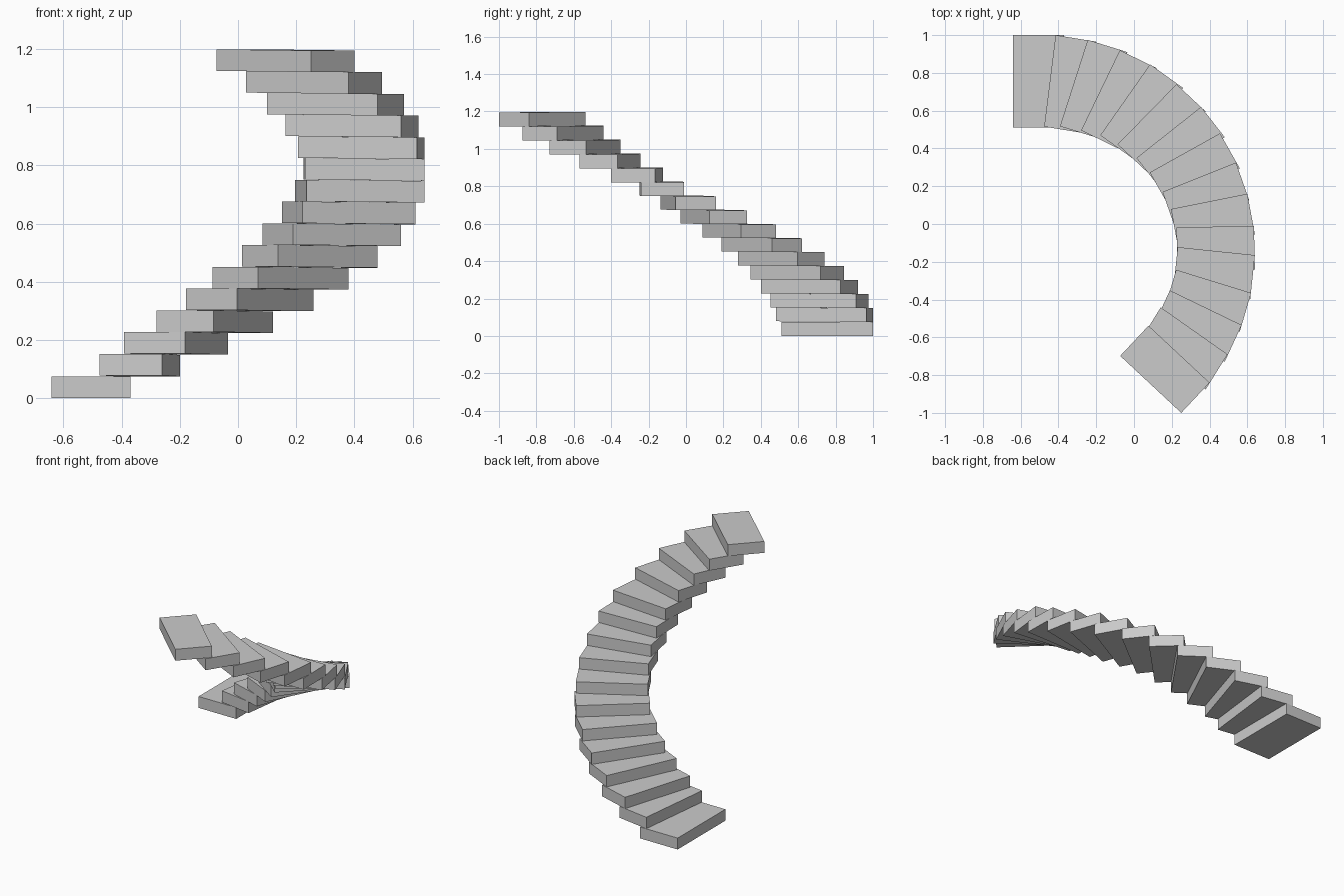
import bpy, bmesh
from math import sin, cos, radians

if "Cube" in bpy.data.objects:
    bpy.data.objects.remove(bpy.data.objects["Cube"])

PITCH, THICK = 0.0747, 0.074      # rise per step, slab thickness
WX, WY = 0.41, 0.49               # tread width across x and y (slightly squashed spiral)
ROLL = 0.004                      # outer edge sits slightly lower

# outer edge of every tread: near x, near y, far x, far y, turning angle
STEPS = [
    (-.64, 1.0, -.37, 1.0, 0), (-.415, 1.0, -.20, .965, 8.5),
    (-.245, .975, -.035, .91, 21), (-.075, .92, .12, .825, 30),
    (.085, .845, .26, .72, 40), (.225, .74, .38, .595, 49.5),
    (.355, .62, .48, .46, 56.5), (.455, .48, .56, .295, 65),
    (.54, .325, .61, .125, 71.5), (.60, .16, .64, -.055, 80.5),
    (.635, -.01, .64, -.24, 89), (.64, -.165, .615, -.40, 95),
    (.62, -.365, .56, -.57, 104.5), (.57, -.535, .48, -.73, 112),
    (.495, -.69, .38, -.875, 120.5), (.40, -.84, .25, -1.0, 128),
]


def slab(name, plan, z):
    """Flat slab from a four-cornered plan of (x, y, z offset)."""
    bm = bmesh.new()
    low = [bm.verts.new((x, y, z + o)) for x, y, o in plan]
    face = bm.faces.new(low)
    ext = bmesh.ops.extrude_face_region(bm, geom=[face])
    top = [g for g in ext["geom"] if isinstance(g, bmesh.types.BMVert)]
    bmesh.ops.translate(bm, vec=(0, 0, THICK), verts=top)
    bmesh.ops.recalc_face_normals(bm, faces=bm.faces)
    mesh = bpy.data.meshes.new(name)
    bm.to_mesh(mesh)
    bm.free()
    bpy.context.collection.objects.link(bpy.data.objects.new(name, mesh))


# curved flight of overlapping treads, climbing from back to front
for i, (nx, ny, fx, fy, turn) in enumerate(STEPS):
    ax, ay = WX * sin(radians(turn)), WY * cos(radians(turn))
    rise = ROLL if i else 0
    slab(f"stair_step_{i + 1:02d}",
         [(nx, ny, 0), (fx, fy, 0), (fx - ax, fy - ay, rise), (nx - ax, ny - ay, rise)],
         i * PITCH)
